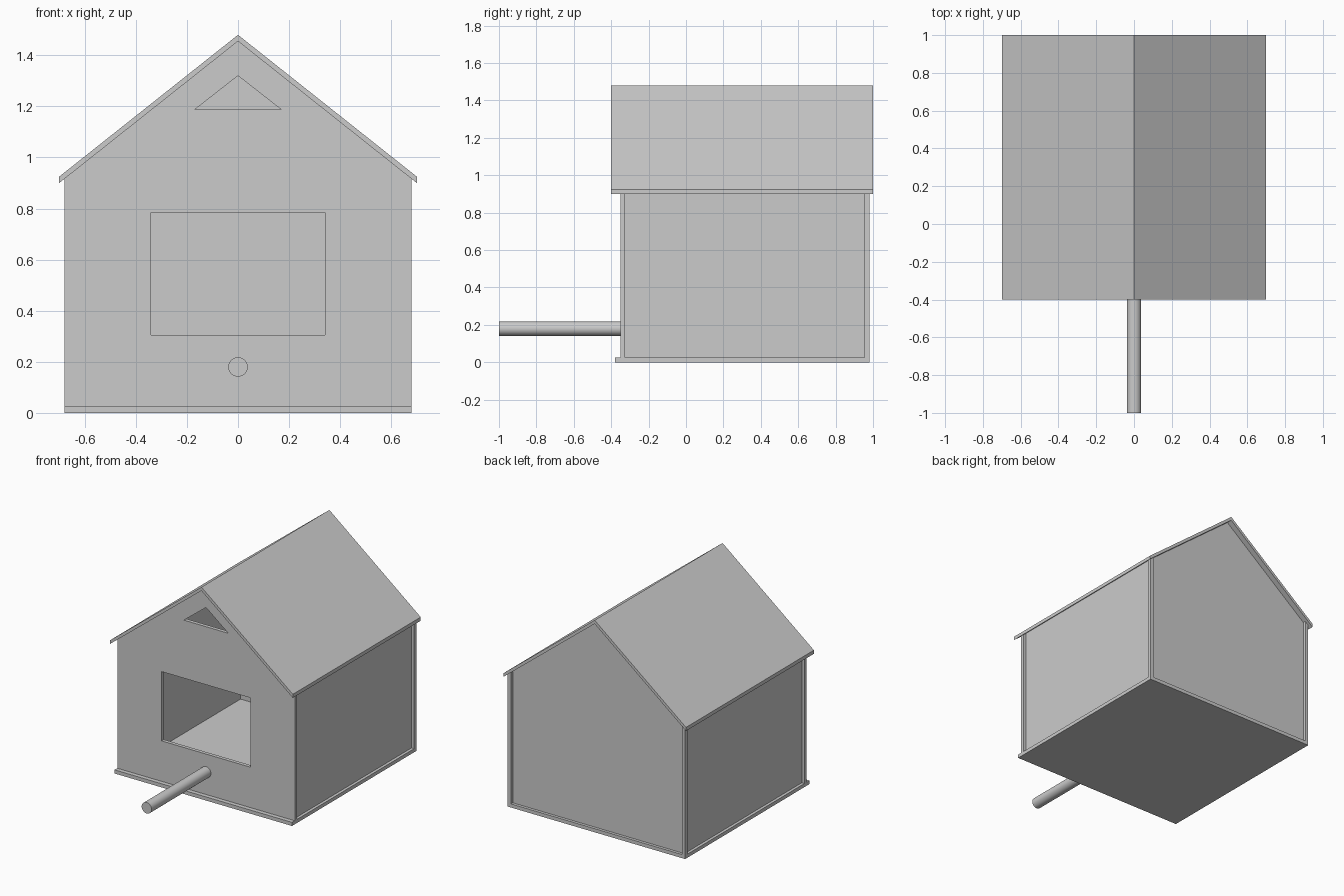
import bpy
from math import radians
from mathutils import Matrix

if "Cube" in bpy.data.objects:
    bpy.data.objects.remove(bpy.data.objects["Cube"])

T = 0.025                      # board thickness
W = 0.68                       # half width of house
INSET = 0.02                   # side and back panels sit behind the corner posts
FRONT, BACK = -0.35, 0.98
APEX, SLOPE = 1.455, 0.555 / 0.7


def under_roof(x):
    return APEX - SLOPE * abs(x)


def board(name, outlines, y0, y1):
    """Extrude front-view (x, z) outlines from y0 to y1; later outlines are holes."""
    curve = bpy.data.curves.new(name, 'CURVE')
    curve.dimensions = '2D'
    curve.fill_mode = 'BOTH'
    curve.extrude = (y1 - y0) / 2
    for pts in outlines:
        s = curve.splines.new('POLY')
        s.points.add(len(pts) - 1)
        for p, (x, z) in zip(s.points, pts):
            p.co = (x, z, 0, 1)
        s.use_cyclic_u = True
    tmp = bpy.data.objects.new(name, curve)
    mesh = bpy.data.meshes.new_from_object(tmp)
    bpy.data.objects.remove(tmp)
    bpy.data.curves.remove(curve)
    mesh.transform(Matrix.Translation((0, (y0 + y1) / 2, 0)) @ Matrix.Rotation(radians(90), 4, 'X'))
    for poly in mesh.polygons:
        poly.use_smooth = False
    mesh.name = name
    obj = bpy.data.objects.new(name, mesh)
    bpy.context.collection.objects.link(obj)
    return obj


def gable(w):
    return [(-w, T), (w, T), (w, under_roof(w)), (0, APEX), (-w, under_roof(w))]


# Floor board
board("floor", [[(-W, 0), (W, 0), (W, T), (-W, T)]], -0.38, BACK)

# Front wall with entrance and triangular vent
entrance = [(-0.34, 0.305), (0.34, 0.305), (0.34, 0.785), (-0.34, 0.785)]
vent = [(-0.17, 1.187), (0.17, 1.187), (0, 1.32)]
board("front_wall", [gable(W), entrance, vent], FRONT, FRONT + T)

# Back wall
board("back_wall", [gable(W - T)], BACK - INSET - T, BACK - INSET)

# Side walls and rear corner posts
for side, sx in (("left", -1), ("right", 1)):
    a, b = W - INSET - T, W - INSET
    board(side + "_wall", [[(sx * a, T), (sx * b, T), (sx * b, under_roof(b)), (sx * a, under_roof(a))]],
          FRONT + T, BACK - INSET)
    a, b = W - T, W
    board(side + "_corner_post", [[(sx * a, T), (sx * b, T), (sx * b, under_roof(b)), (sx * a, under_roof(a))]],
          BACK - T, BACK)

# Roof
board("roof", [[(-0.7, 0.9), (0, APEX), (0.7, 0.9), (0.7, 0.925), (0, 1.48), (-0.7, 0.925)]], -0.4, 1.0)

# Perch
y_in = FRONT + T / 2
bpy.ops.mesh.primitive_cylinder_add(vertices=48, radius=0.038, depth=y_in + 1,
                                    location=(0, (y_in - 1) / 2, 0.18), rotation=(radians(90), 0, 0))
perch = bpy.context.object
perch.name = "perch"
bpy.ops.object.shade_smooth_by_angle()
